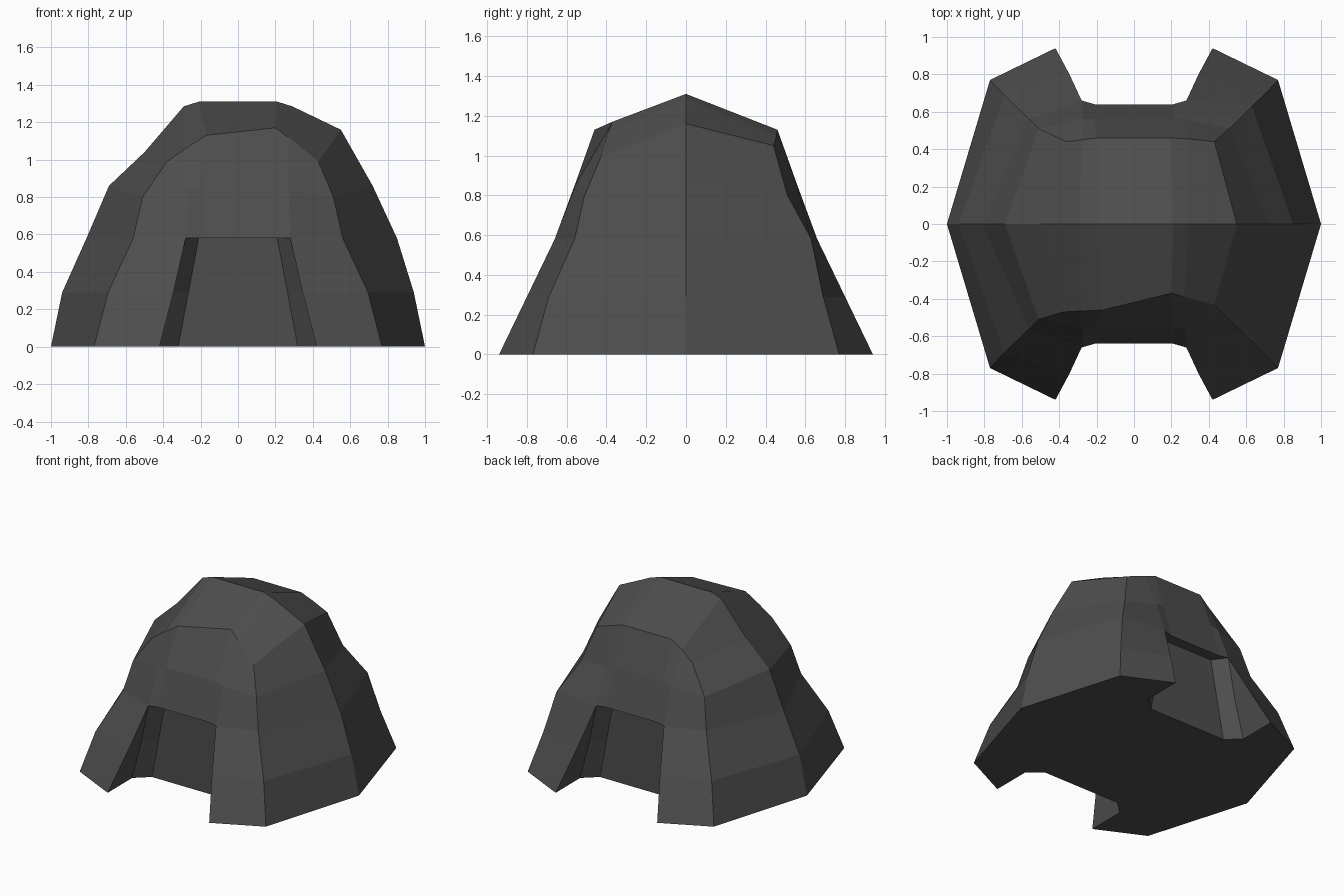
import bpy, bmesh

if "Cube" in bpy.data.objects:
    bpy.data.objects.remove(bpy.data.objects["Cube"])

mat = bpy.data.materials.new("dark_grey")
mat.diffuse_color = (0.075, 0.075, 0.075, 1)
mat.use_nodes = True
mat.node_tree.nodes["Principled BSDF"].inputs["Base Color"].default_value = mat.diffuse_color

bm = bmesh.new()


def face(*pts):
    """Add a face, dropping repeated corners."""
    clean = []
    for p in pts:
        if p not in clean:
            clean.append(p)
    if len(clean) > 2:
        bm.faces.new([bm.verts.new(p) for p in clean])


def strip(a, b):
    """Join two columns of points with quads."""
    for i in range(min(len(a), len(b)) - 1):
        face(a[i], b[i], b[i + 1], a[i + 1])


# side spines (x, z) along y = 0, and the roof ridge ends
side = {1: [(1, 0), (.94, .29), (.85, .58), (.72, .86), (.55, 1.16)],
        -1: [(1, 0), (.94, .29), (.81, .58), (.69, .86), (.5, 1.04)]}
ridge = [(.29, 0, 1.285), (.21, 0, 1.31)]

# uneven upper rim per quadrant: corner, shoulder, middle
rim = {(1, -1): [(.43, .43, .99), (.27, .39, 1.12), (.2, .37, 1.17)],
       (-1, -1): [(.38, .47, .99), (.28, .465, 1.06), (.17, .46, 1.13)],
       (1, 1): [(.43, .44, 1.05), (.29, .455, 1.1), (.2, .46, 1.13)],
       (-1, 1): [(.36, .44, .99), (.28, .45, 1.07), (.2, .46, 1.13)]}

for sy in (-1, 1):
    middles = []
    for sx in (-1, 1):
        def q(pts):
            return [(sx * x, sy * y, z) for x, y, z in pts]

        r = rim[sx, sy]
        mx = .63 if (sx, sy) == (1, 1) else .56
        S = q([(x, 0, z) for x, z in side[sx]])
        C = q([(.77, .77, 0), (.695, .69, .29), (mx, mx, .58), (.51, .51, .8), r[0]])
        D = q([(.42, .94, 0), (.345, .8, .29), (.28, .66, .58), (.27, .56, .84), r[1]])
        L = q([(.21, .64, .58), (.21, .56, .85), r[2]])
        top = q(ridge)
        # wall panels and roof
        strip(S, C)
        strip(C, D)
        strip(D[2:], L)
        face(S[4], C[4], D[4], top[0])
        face(D[4], L[2], top[1], top[0])
        # doorway jamb with bevelled inner corner
        J = q([(.42, .65, 0), (.345, .65, .29), (.28, .66, .58)])
        W = q([(.32, .56, 0), (.265, .56, .29), (.21, .56, .58)])
        strip(D[:3], J)
        strip(J, W)
        face(D[2], L[0], W[2])
        middles.append((L, W, top[1]))
    # centre panel, lintel underside and recessed wall
    (La, Wa, ta), (Lb, Wb, tb) = middles
    strip(La + [ta], Lb + [tb])
    strip(Wa, Wb)
    face(La[0], Lb[0], Wb[2], Wa[2])

bmesh.ops.remove_doubles(bm, verts=bm.verts, dist=0.001)
# flat base
bmesh.ops.holes_fill(bm, edges=[e for e in bm.edges if e.is_boundary], sides=0)
bmesh.ops.recalc_face_normals(bm, faces=bm.faces)

mesh = bpy.data.meshes.new("dome_shell")
bm.to_mesh(mesh)
bm.free()
mesh.materials.append(mat)
bpy.context.collection.objects.link(bpy.data.objects.new("dome_shell", mesh))
